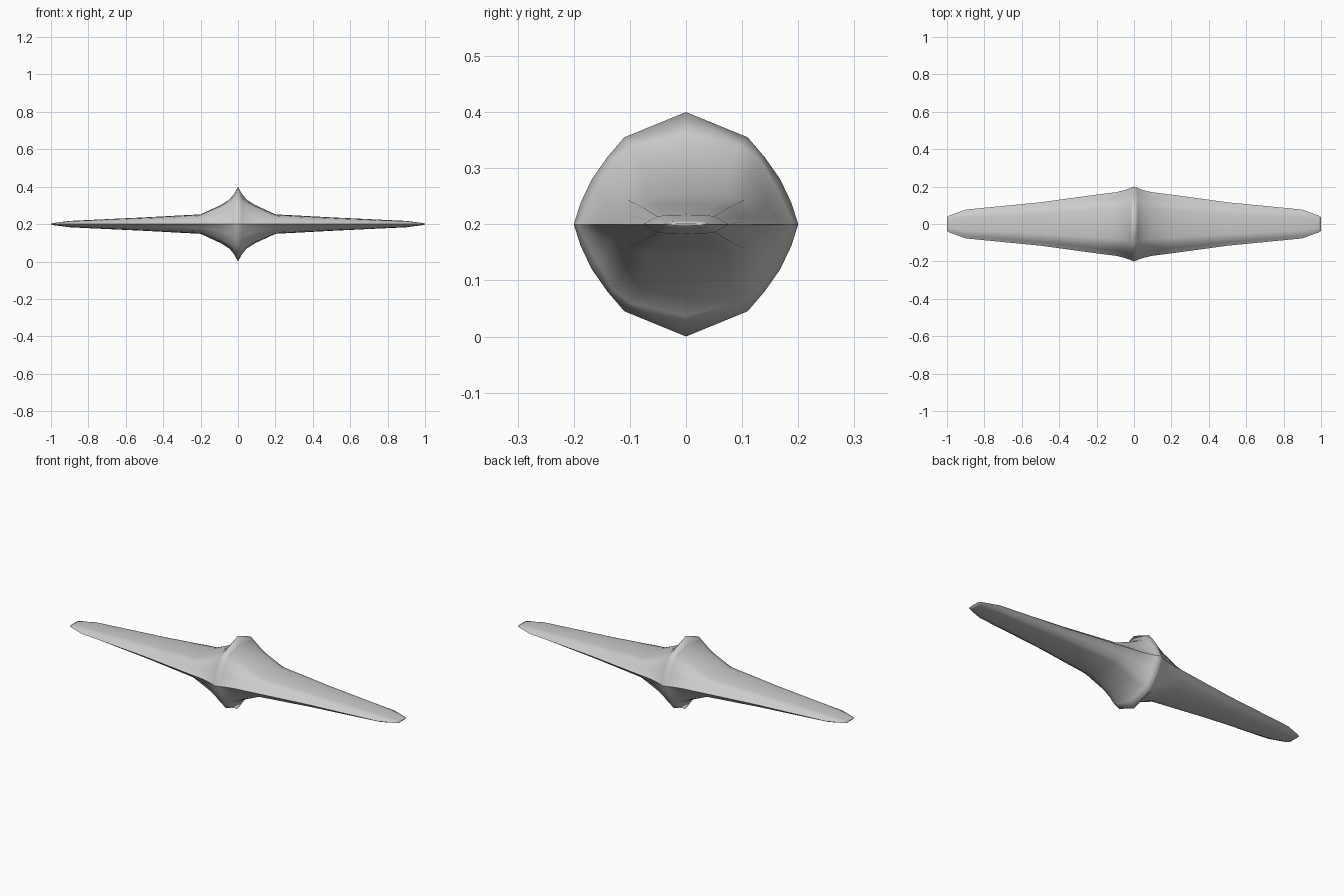
import bpy, bmesh

if "Cube" in bpy.data.objects:
    bpy.data.objects.remove(bpy.data.objects["Cube"])

# Quarter cross-section (y, z): faceted disc at the middle, sharp-edged lens along the wings
DISC = [(0, 1), (.55, .775), (.7, .6), (.84, .4), (.94, .19), (1, 0)]
LENS = [(0, 1), (.46, .95), (.66, .83), (.83, .4), (.92, .16), (1, 0)]
# Stations along x: distance, half depth, half height, lens amount
HALF = [(0, .2, .2, 0), (.02, .192, .163, .5), (.045, .183, .132, .9),
        (.09, .171, .103, 1), (.2, .157, .052, 1), (.5, .116, .036, 1),
        (.9, .077, .017, 1), (.985, .046, .006, 1), (1, .037, .002, 1)]


def section(t):
    q = [(a[0] + (b[0] - a[0]) * t, a[1] + (b[1] - a[1]) * t) for a, b in zip(DISC, LENS)]
    right = q + [(y, -z) for y, z in q[-2::-1]]
    return right + [(-y, z) for y, z in right[-2:0:-1]]


# Loft the mirrored stations into one closed body
stations = [(-x, d, h, t) for x, d, h, t in HALF[:0:-1]] + HALF
bm = bmesh.new()
rings = [[bm.verts.new((x, y * d, .2 + z * h)) for y, z in section(t)]
         for x, d, h, t in stations]
for a, b in zip(rings, rings[1:]):
    n = len(a)
    for i in range(n):
        j = (i + 1) % n
        bm.faces.new((a[i], a[j], b[j], b[i]))
bm.faces.new(rings[0])
bm.faces.new(rings[-1])
bmesh.ops.recalc_face_normals(bm, faces=bm.faces)
for f in bm.faces:
    f.smooth = True
# Crisp front and back edges
for e in bm.edges:
    e.smooth = not all(abs(v.co.z - .2) < 1e-5 for v in e.verts)
mesh = bpy.data.meshes.new("winged_disc")
bm.to_mesh(mesh)
bm.free()
body = bpy.data.objects.new("winged_disc", mesh)
bpy.context.collection.objects.link(body)
